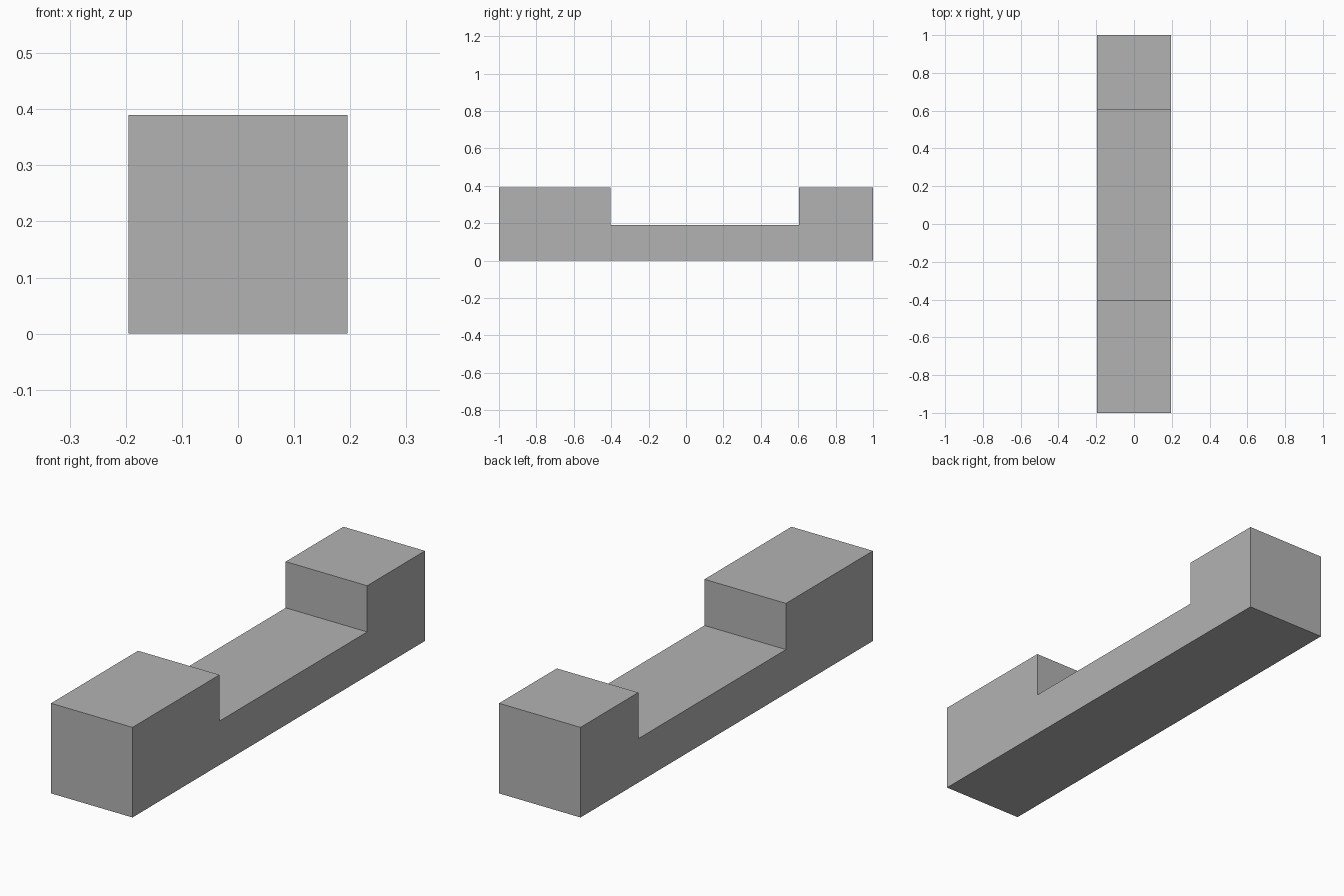
import bpy
import bmesh

cube = bpy.data.objects.get("Cube")
if cube:
    bpy.data.objects.remove(cube, do_unlink=True)

HALF_WIDTH = 0.195
TOP, SEAT = 0.39, 0.19

# Plain grey material
grey = bpy.data.materials.new("plain_grey")
grey.use_nodes = True
colour = (0.45, 0.45, 0.45, 1.0)
grey.diffuse_color = colour
grey.node_tree.nodes["Principled BSDF"].inputs["Base Color"].default_value = colour

# Side profile (y, z): long front block, low middle, short back block
profile = [(-1, 0), (1, 0), (1, TOP), (0.605, TOP),
           (0.605, SEAT), (-0.405, SEAT), (-0.405, TOP), (-1, TOP)]

# Extrude the profile across the width
bm = bmesh.new()
side = bm.faces.new([bm.verts.new((-HALF_WIDTH, y, z)) for y, z in profile])
result = bmesh.ops.extrude_face_region(bm, geom=[side], use_keep_orig=True)
moved = [v for v in result["geom"] if isinstance(v, bmesh.types.BMVert)]
bmesh.ops.translate(bm, verts=moved, vec=(2 * HALF_WIDTH, 0, 0))
bmesh.ops.recalc_face_normals(bm, faces=bm.faces)

mesh = bpy.data.meshes.new("notched_block")
bm.to_mesh(mesh)
bm.free()
mesh.materials.append(grey)
block = bpy.data.objects.new("notched_block", mesh)
bpy.context.collection.objects.link(block)
